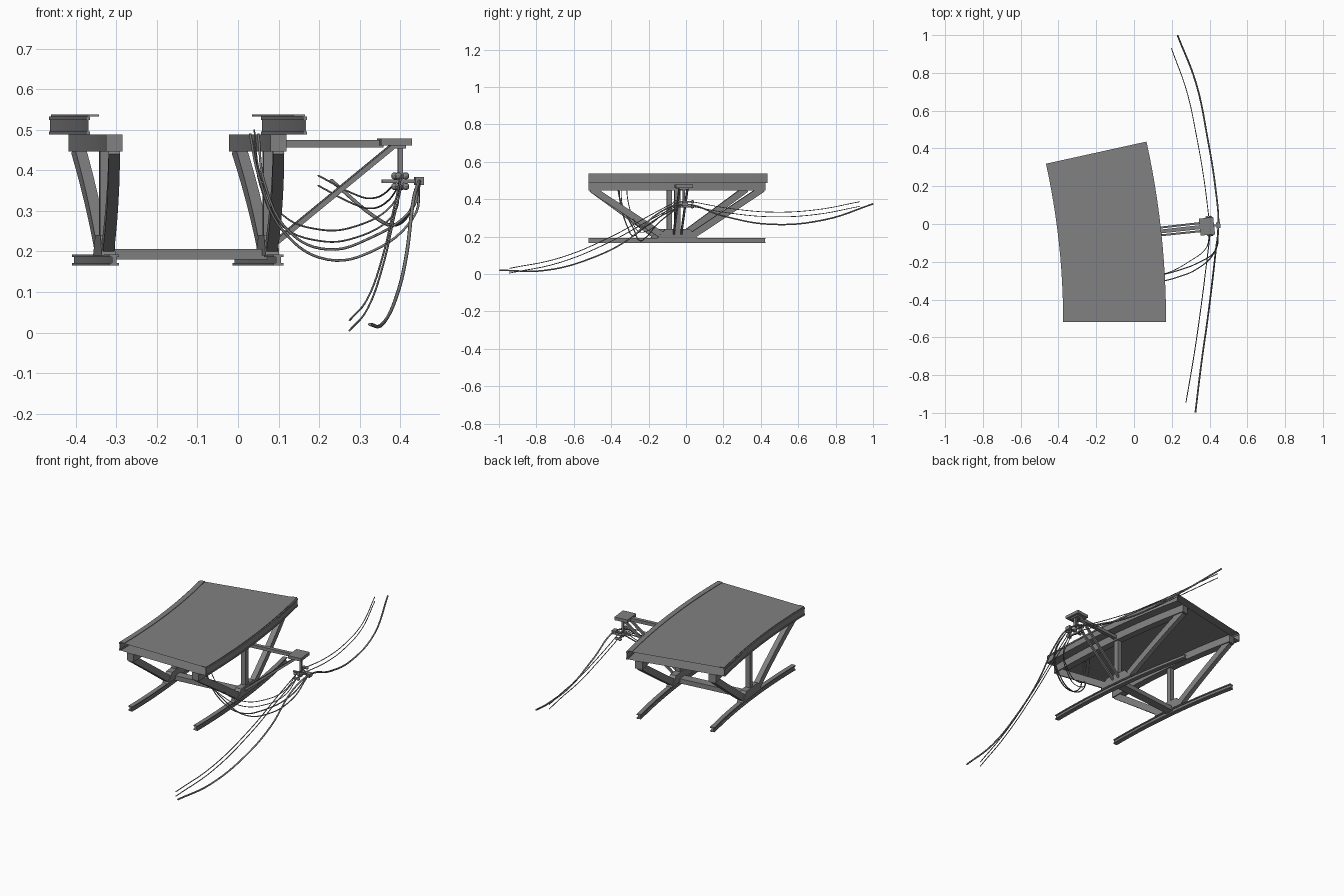
import bpy, bmesh, math
from mathutils import Vector

cube = bpy.data.objects.get("Cube")
if cube:
    bpy.data.objects.remove(cube, do_unlink=True)

steel = bpy.data.materials.new("grey_steel")
steel.use_nodes = True
GREY = (0.22, 0.22, 0.22, 1)
steel.diffuse_color = GREY
steel.node_tree.nodes["Principled BSDF"].inputs["Base Color"].default_value = GREY

# The track bends around a far centre: r = radius, a = distance along, z = height
CX, CY, R = -4.285, -0.52, 4.35
LENGTH = 0.941
MID = LENGTH / 2


def bend(r, a, z):
    t = a / R
    return Vector((CX + r * math.cos(t), CY + r * math.sin(t), z))


def loft(name, rings, closed=True):
    """Skin a list of rings given as (r, a, z) points, with end caps."""
    bm = bmesh.new()
    rows = [[bm.verts.new(bend(*p)) for p in ring] for ring in rings]
    n = len(rows[0])
    for lo, hi in zip(rows, rows[1:]):
        for i in range(n if closed else n - 1):
            j = (i + 1) % n
            bm.faces.new((lo[i], lo[j], hi[j], hi[i]))
    if closed:
        bm.faces.new(rows[0][::-1])
        bm.faces.new(rows[-1])
    bmesh.ops.recalc_face_normals(bm, faces=bm.faces)
    mesh = bpy.data.meshes.new(name)
    bm.to_mesh(mesh)
    bm.free()
    mesh.materials.append(steel)
    obj = bpy.data.objects.new(name, mesh)
    bpy.context.collection.objects.link(obj)
    return obj


def sweep(name, profile, a0=0, a1=LENGTH, n=12, closed=True):
    """Run an (r, z) profile along the bent track."""
    rings = [[(r, a0 + (a1 - a0) * i / n, z) for r, z in profile] for i in range(n + 1)]
    return loft(name, rings, closed)


def box(name, r0, r1, a0, a1, z0, z1, n=1):
    return sweep(name, [(r0, z0), (r1, z0), (r1, z1), (r0, z1)], a0, a1, n)


def i_beam(name, r, half, web, z0, z1, lip):
    right = [(half, z0), (half, z0 + lip), (web, z0 + lip),
             (web, z1 - lip), (half, z1 - lip), (half, z1)]
    sweep(name, [(r + x, z) for x, z in right] + [(r - x, z) for x, z in right[::-1]])


def strut(name, r, half, start, end, depth, n=6):
    """Sloping member in the upright plane along the track."""
    (a0, z0), (a1, z1) = start, end
    d = math.hypot(a1 - a0, z1 - z0)
    na, nz = -(z1 - z0) / d * depth / 2, (a1 - a0) / d * depth / 2
    rings = []
    for i in range(n + 1):
        a, z = a0 + (a1 - a0) * i / n, z0 + (z1 - z0) * i / n
        rings.append([(r - half, a - na, z - nz), (r + half, a - na, z - nz),
                      (r + half, a + na, z + nz), (r - half, a + na, z + nz)])
    loft(name, rings)


# Deck: upper and lower sheets between the edge rails
sweep("deck_top", [(3.915, 0.534), (4.45, 0.534)], closed=False)
sweep("deck_bottom", [(3.915, 0.489), (4.45, 0.489)], closed=False)

# Both sides of the frame
for side, edge, inward in (("left", 4.45, -1), ("right", 3.915, 1)):
    r = edge + inward * 0.065
    i_beam(side + "_edge_rail", edge, 0.005, 0.002, 0.488, 0.532, 0.008)
    strip = sorted((edge, edge + inward * 0.028))
    box(side + "_deck_strip", *strip, 0, LENGTH, 0.533, 0.537, 12)
    box(side + "_girder", r - 0.02, r + 0.02, 0, LENGTH, 0.446, 0.488, 12)
    i_beam(side + "_ground_rail", r, 0.012, 0.006, 0.165, 0.192, 0.006)
    strut(side + "_front_strut", r, 0.014, (0.015, 0.455), (0.385, 0.21), 0.036)
    strut(side + "_back_strut", r, 0.014, (LENGTH - 0.015, 0.455), (LENGTH - 0.385, 0.21), 0.036)
    box(side + "_post", r - 0.013, r + 0.013, MID - 0.015, MID + 0.015, 0.2, 0.446)
    gusset = [(-0.11, 0.19), (0.11, 0.19), (0.065, 0.24), (-0.065, 0.24)]
    loft(side + "_gusset", [[(r + dr, MID + a, z) for a, z in gusset] for dr in (-0.017, 0.017)])

box("cross_beam", 3.985, 4.385, MID - 0.025, MID + 0.025, 0.18, 0.206)

# Cable arm with two braces and a hanger
box("arm", 4.385, 4.67, MID - 0.01, MID + 0.01, 0.456, 0.474)
for label, off in (("front", -0.02), ("back", 0.02)):
    a0, a1 = MID + off - 0.005, MID + off + 0.005
    loft("arm_brace_" + label, [[(r, a0, z), (r, a1, z), (r, a1, z + 0.016), (r, a0, z + 0.016)]
                                for r, z in ((4.395, 0.207), (4.695, 0.452))])
box("arm_plate", 4.66, 4.737, MID - 0.042, MID + 0.042, 0.461, 0.478)
box("arm_plate_base", 4.688, 4.724, MID - 0.025, MID + 0.025, 0.453, 0.461)
box("hanger", 4.706, 4.718, MID - 0.006, MID + 0.006, 0.355, 0.455)
box("crossarm", 4.667, 4.76, MID - 0.005, MID + 0.005, 0.369, 0.377)
box("clamp", 4.748, 4.77, MID - 0.014, MID + 0.014, 0.364, 0.383)
for level, z in (("upper", 0.386), ("lower", 0.36)):
    box("insulator_bar_" + level, 4.709, 4.716, MID - 0.045, MID + 0.045, z - 0.004, z + 0.004)
    for dr in (-0.009, 0.009):
        for da in (-0.042, 0.042):
            bpy.ops.mesh.primitive_uv_sphere_add(segments=10, ring_count=6, radius=0.009,
                                                 location=bend(4.7125 + dr, MID + da, z))
            ball = bpy.context.object
            ball.name = "insulator_" + level
            ball.data.materials.append(steel)
            bpy.ops.object.shade_smooth_by_angle()


def cable(name, points, radius, drop=0):
    curve = bpy.data.curves.new(name, "CURVE")
    curve.dimensions = "3D"
    curve.bevel_depth = radius
    curve.bevel_resolution = 1
    curve.resolution_u = 6
    curve.use_fill_caps = True
    spline = curve.splines.new("BEZIER")
    spline.bezier_points.add(len(points) - 1)
    for bp, (x, y, z) in zip(spline.bezier_points, points):
        bp.co = (x, y, z - drop)
        bp.handle_left_type = bp.handle_right_type = "AUTO"
    curve.materials.append(steel)
    bpy.context.collection.objects.link(bpy.data.objects.new(name, curve))


# Long cables running past the arm
cable("main_cable", [(0.23, 1, 0.375), (0.33, 0.74, 0.29), (0.39, 0.45, 0.266),
                     (0.43, 0.2, 0.31), (0.447, -0.01, 0.373), (0.433, -0.14, 0.33),
                     (0.415, -0.3, 0.19), (0.39, -0.5, 0.087), (0.355, -0.75, 0.02),
                     (0.325, -0.998, 0.02)], 0.0045)
for name, drop in (("upper", 0), ("lower", 0.025)):
    cable(name + "_back_cable", [(0.198, 0.93, 0.387), (0.28, 0.7, 0.344), (0.33, 0.47, 0.331),
                                 (0.37, 0.24, 0.35), (0.397, 0.03, 0.387)], 0.0022, drop)
    cable(name + "_front_cable", [(0.403, -0.055, 0.387), (0.385, -0.2, 0.31),
                                  (0.36, -0.4, 0.2), (0.32, -0.68, 0.085),
                                  (0.275, -0.945, 0.03)], 0.0025, drop)

# Slack feeder loops hanging from the arm up to the deck
cable("outer_loop", [(0.447, -0.02, 0.37), (0.43, -0.14, 0.28), (0.33, -0.21, 0.2),
                     (0.22, -0.25, 0.18), (0.12, -0.28, 0.24), (0.05, -0.35, 0.39),
                     (0.03, -0.37, 0.49)], 0.0032)
cable("inner_loop", [(0.445, -0.02, 0.37), (0.425, -0.15, 0.3), (0.33, -0.24, 0.235),
                     (0.22, -0.285, 0.205), (0.13, -0.31, 0.245), (0.065, -0.35, 0.37),
                     (0.05, -0.36, 0.49)], 0.0032)
for i, drop in enumerate((0, 0.028)):
    cable("thin_loop_%d" % (i + 1), [(0.4, -0.05, 0.385), (0.38, -0.13, 0.315),
                                     (0.29, -0.2, 0.262), (0.2, -0.25, 0.254),
                                     (0.11, -0.28, 0.29), (0.055, -0.31 - drop, 0.39),
                                     (0.04, -0.32 - drop, 0.5)], 0.0022, drop)
